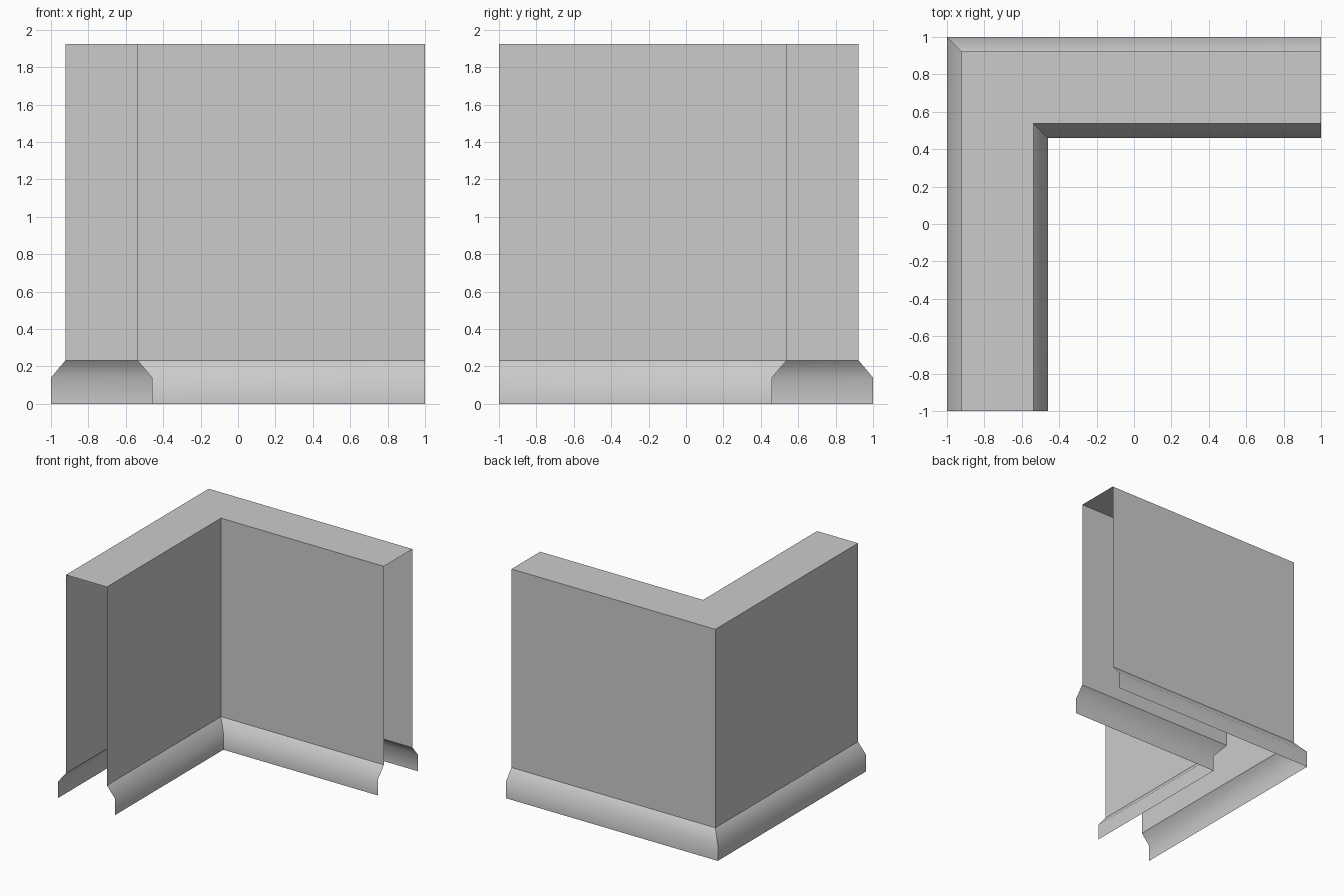
import bpy
import bmesh

cube = bpy.data.objects.get("Cube")
if cube:
    bpy.data.objects.remove(cube, do_unlink=True)

OUTER, INNER = 0.923, 0.537     # distances of the two wall faces from the centre
FLARE = 0.077                   # how far the skirt steps out
TOP, SKIRT_TOP, SKIRT_BEND = 1.925, 0.232, 0.14

grey = bpy.data.materials.new("plain grey")
grey.use_nodes = True
colour = (0.6, 0.6, 0.6, 1)
grey.diffuse_color = colour
grey.node_tree.nodes["Principled BSDF"].inputs["Base Color"].default_value = colour


def corner_path(bm, d, z):
    """Three points of an L: right end, corner, front end."""
    return [bm.verts.new(p) for p in ((1, d, z), (-d, d, z), (-d, -1, z))]


def strip(bm, a, b, smooth=False):
    """Faces between two L paths."""
    for i in range(2):
        face = bm.faces.new((a[i], a[i + 1], b[i + 1], b[i]))
        face.smooth = smooth


def finish(name, bm):
    # keep the mitres and the step at the wall crisp, round only the skirt bend
    for e in bm.edges:
        a, b = (v.co for v in e.verts)
        bend = abs(a.z - SKIRT_BEND) + abs(b.z - SKIRT_BEND) < 1e-4
        e.smooth = bend
    mesh = bpy.data.meshes.new(name)
    bm.to_mesh(mesh)
    bm.free()
    mesh.materials.append(grey)
    bpy.context.collection.objects.link(bpy.data.objects.new(name, mesh))


# Hollow L-shaped wall with a cap, open at its ends and underneath
bm = bmesh.new()
rows = [corner_path(bm, d, z) for d, z in
        ((OUTER, SKIRT_TOP), (OUTER, TOP), (INNER, TOP), (INNER, SKIRT_TOP))]
for a, b in zip(rows, rows[1:]):
    strip(bm, a, b)
bmesh.ops.recalc_face_normals(bm, faces=bm.faces)
finish("corner_wall", bm)

# Flared skirts along both wall faces
for name, d, side in (("outer_skirt", OUTER, 1), ("inner_skirt", INNER, -1)):
    bm = bmesh.new()
    rows = [corner_path(bm, d + side * out, z) for out, z in
            ((0, SKIRT_TOP), (FLARE, SKIRT_BEND), (FLARE, 0))]
    for a, b in zip(rows, rows[1:]):
        strip(bm, a, b, smooth=True)
    bm.normal_update()
    # turn every face away from the hollow
    for f in bm.faces:
        n = f.normal
        if (n.y - n.x) * side < 0:
            f.normal_flip()
    finish(name, bm)
